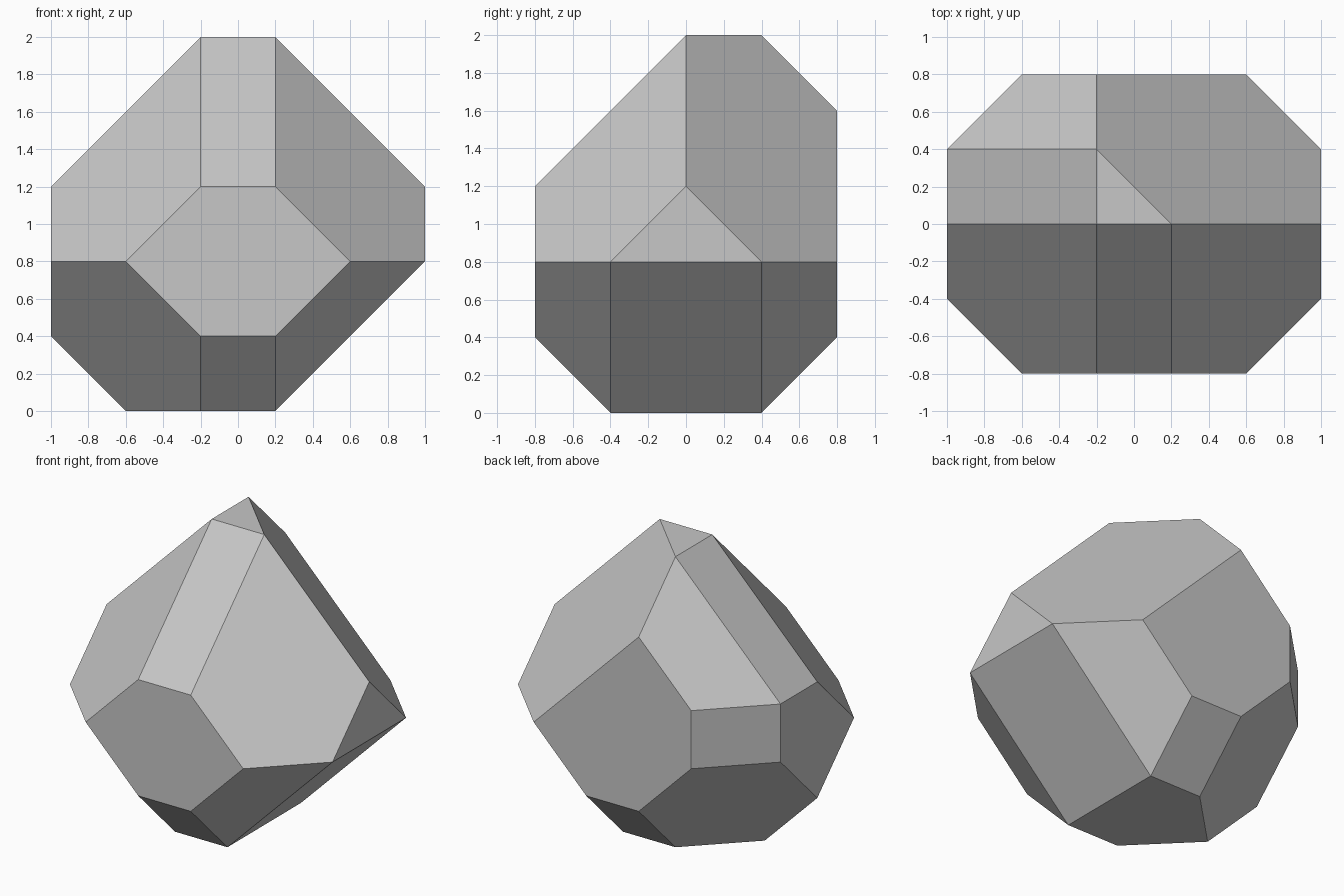
import bpy
import bmesh
from mathutils import Matrix, Vector

default = bpy.data.objects.get("Cube")
if default:
    bpy.data.objects.remove(default, do_unlink=True)

# Single grey material
grey = bpy.data.materials.new("stone_grey")
grey.use_nodes = True
color = (0.57, 0.57, 0.57, 1)
grey.diffuse_color = color
bsdf = next(n for n in grey.node_tree.nodes if n.type == "BSDF_PRINCIPLED")
bsdf.inputs["Base Color"].default_value = color


def cut(bm, normal, offset):
    """Keep the side where normal . point <= offset and cap the opening."""
    n = Vector(normal)
    result = bmesh.ops.bisect_plane(
        bm, geom=bm.verts[:] + bm.edges[:] + bm.faces[:], dist=1e-4,
        plane_co=n * offset / n.length_squared, plane_no=n, clear_outer=True)
    bmesh.ops.remove_doubles(bm, verts=bm.verts[:], dist=1e-4)
    rim = [e for e in bm.edges if e.is_boundary]
    if rim:
        bmesh.ops.edgeloop_fill(bm, edges=rim)


# Block that the facets are cut from
bm = bmesh.new()
bmesh.ops.create_cube(bm, size=2, matrix=Matrix.Translation((0, 0, 1))
                      @ Matrix.Diagonal((1, 0.8, 1, 1)))

# Corner facets: three upper ones level, the back -x one set higher
for sx in (-1, 1):
    for sy in (-1, 1):
        cut(bm, (sx, sy, 1), 2.6 if (sx, sy) == (-1, 1) else 2.2)
        cut(bm, (sx, sy, -1), 0.6)

# Edge bevels
for normal, offset in (
        ((0, -1, 1), 2.0),     # upper front
        ((-1, 0, 1), 2.2),     # upper -x side
        ((0, -1, -1), 0.4),    # lower front
        ((0, 1, -1), 0.4),     # lower back
        ((1, 0, -1), 0.2),     # lower +x side
        ((-1, 1, 0), 1.4)):    # upright back corner
    cut(bm, normal, offset)

# Clean hull with one polygon per facet
hull = bmesh.ops.convex_hull(bm, input=bm.verts[:])
bmesh.ops.dissolve_limit(bm, angle_limit=0.02, verts=bm.verts[:], edges=bm.edges[:])
bmesh.ops.recalc_face_normals(bm, faces=bm.faces[:])

mesh = bpy.data.meshes.new("faceted_crystal")
bm.to_mesh(mesh)
bm.free()
mesh.materials.append(grey)
crystal = bpy.data.objects.new("faceted_crystal", mesh)
bpy.context.collection.objects.link(crystal)
